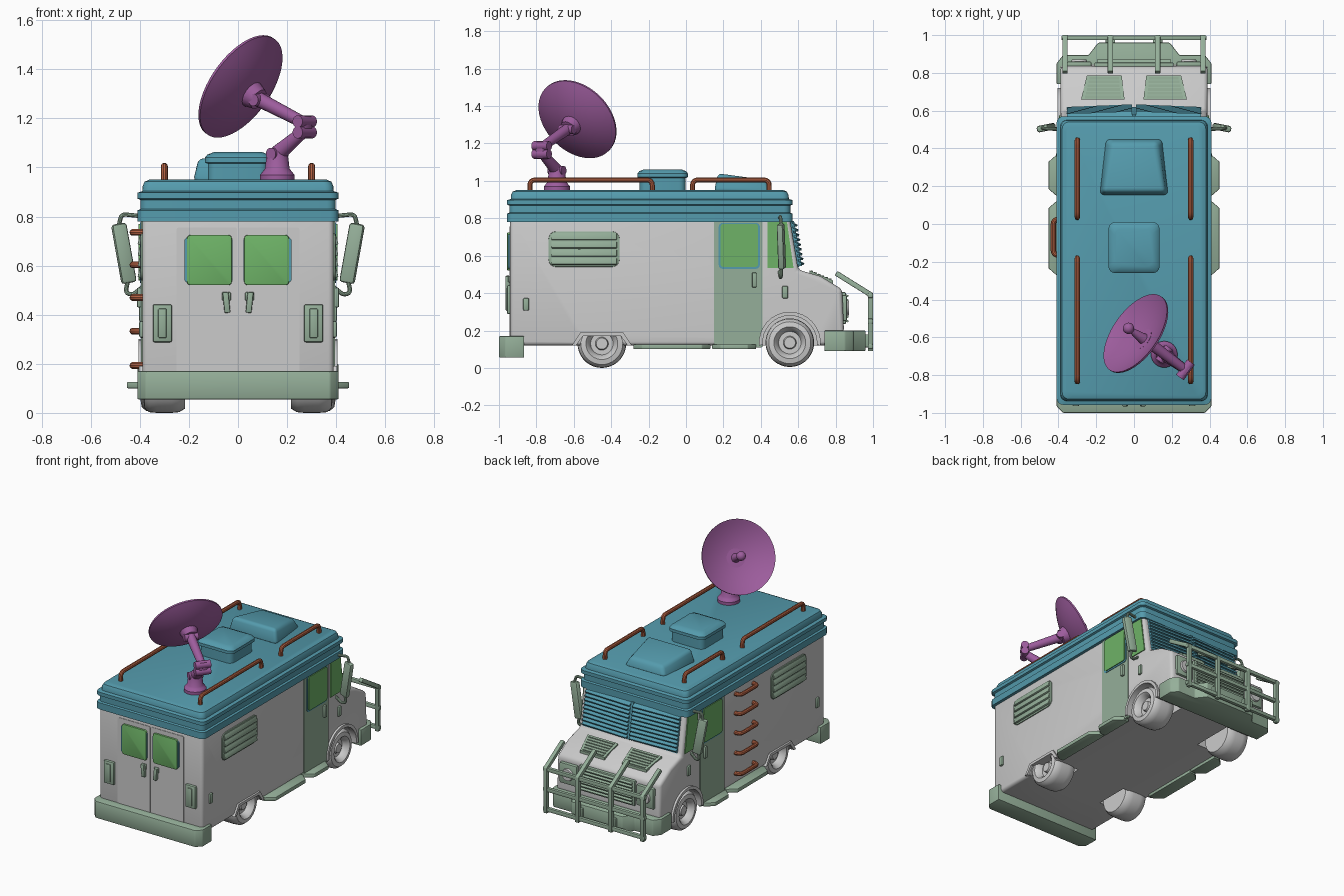
import bpy, bmesh, math
from mathutils import Vector, Matrix, Euler

if "Cube" in bpy.data.objects:
    bpy.data.objects.remove(bpy.data.objects["Cube"])

COL = dict(green=(.30, .43, .32), glass=(.156, .45, .136), blue=(.09, .33, .42),
           brown=(.45, .12, .055), purple=(.34, .11, .34))
MATS = {}
for k, c in COL.items():
    MATS[k] = bpy.data.materials.new(k)
    MATS[k].diffuse_color = (*c, 1)


def shade(o):
    bpy.ops.object.select_all(action='DESELECT')
    o.select_set(True)
    bpy.context.view_layer.objects.active = o
    bpy.ops.object.shade_smooth_by_angle(angle=math.radians(35))


def finish(name, bm, col=None, bevel=0, seg=2):
    bmesh.ops.remove_doubles(bm, verts=bm.verts, dist=1e-5)
    bmesh.ops.recalc_face_normals(bm, faces=bm.faces)
    if bevel:
        es = [e for e in bm.edges if e.is_manifold and e.calc_face_angle(0) > .6]
        bmesh.ops.bevel(bm, geom=es, offset=bevel, segments=seg, profile=.5,
                        affect='EDGES', clamp_overlap=True)
    me = bpy.data.meshes.new(name)
    bm.to_mesh(me)
    bm.free()
    o = bpy.data.objects.new(name, me)
    bpy.context.collection.objects.link(o)
    if col:
        me.materials.append(MATS[col])
    shade(o)
    return o


def loft(name, loops, col=None, bevel=0, seg=2):
    bm = bmesh.new()
    rings = [[bm.verts.new(p) for p in l] for l in loops]
    n = len(rings[0])
    for a, b in zip(rings, rings[1:]):
        for i in range(n):
            bm.faces.new((a[i], a[(i + 1) % n], b[(i + 1) % n], b[i]))
    bm.faces.new(rings[0])
    bm.faces.new(rings[-1])
    return finish(name, bm, col, bevel, seg)


def prism(name, pts, axis, a, b, col=None, bevel=0, seg=2):
    at = {'x': lambda p, t: (t, p[0], p[1]), 'y': lambda p, t: (p[0], t, p[1]),
          'z': lambda p, t: (p[0], p[1], t)}[axis]
    return loft(name, [[at(p, t) for p in pts] for t in (a, b)], col, bevel, seg)


def box(name, c, size, col=None, bevel=0, rot=(0, 0, 0)):
    bm = bmesh.new()
    bmesh.ops.create_cube(bm, size=1, matrix=Matrix.LocRotScale(Vector(c), Euler(rot), Vector(size)))
    return finish(name, bm, col, bevel)


def rrect(a0, a1, b0, b1, r, k=4):
    out = []
    for q, (cx, cy) in enumerate([(a1 - r, b1 - r), (a0 + r, b1 - r), (a0 + r, b0 + r), (a1 - r, b0 + r)]):
        for i in range(k + 1):
            t = (q + i / k) * math.pi / 2
            out.append((cx + r * math.cos(t), cy + r * math.sin(t)))
    return out


def lathe(name, prof, loc, axis, col=None, n=32):
    M = Matrix.Translation(loc) @ Vector(axis).to_track_quat('Z', 'Y').to_matrix().to_4x4()
    bm = bmesh.new()
    rings = [[bm.verts.new(M @ Vector((r * math.cos(2 * math.pi * i / n), r * math.sin(2 * math.pi * i / n), h)))
              for i in range(n)] for r, h in prof]
    for a, b in zip(rings, rings[1:]):
        for i in range(n):
            bm.faces.new((a[i], a[(i + 1) % n], b[(i + 1) % n], b[i]))
    return finish(name, bm, col)


def rod(name, p, q, r0, r1, col, n=20):
    d = Vector(q) - Vector(p)
    return lathe(name, [(0, 0), (r0, 0), (r1, d.length), (0, d.length)], p, d, col, n)


def ball(name, c, r, col):
    lathe(name, [(r * math.sin(math.pi * i / 10), -r * math.cos(math.pi * i / 10)) for i in range(11)],
          c, (0, 0, 1), col, 20)


def tube(name, pts, r, col, fillet=.03):
    pts = [Vector(p) for p in pts]
    path = [pts[0]]
    for a, b, c in zip(pts, pts[1:], pts[2:]):
        s, e = b + (a - b).normalized() * fillet, b + (c - b).normalized() * fillet
        path += [s.lerp(b, t).lerp(b.lerp(e, t), t) for t in (0, .25, .5, .75, 1)]
    path.append(pts[-1])
    cu = bpy.data.curves.new(name, 'CURVE')
    cu.dimensions, cu.bevel_depth, cu.bevel_resolution, cu.use_fill_caps = '3D', r, 3, True
    sp = cu.splines.new('POLY')
    sp.points.add(len(path) - 1)
    for p, v in zip(sp.points, path):
        p.co = (*v, 1)
    o = bpy.data.objects.new(name, cu)
    bpy.context.collection.objects.link(o)
    cu.materials.append(MATS[col])
    bpy.ops.object.select_all(action='DESELECT')
    o.select_set(True)
    bpy.context.view_layer.objects.active = o
    bpy.ops.object.convert(target='MESH')
    shade(bpy.context.object)


def arc(cy, cz, r, t0, t1, n=16):
    return [(cy + r * math.cos(math.radians(t0 + (t1 - t0) * i / n)),
             cz + r * math.sin(math.radians(t0 + (t1 - t0) * i / n))) for i in range(n + 1)]


# Body shell with wheel arches cut out
body = prism('body', [(-.94, .12), (-.94, .80), (.555, .80), (.60, .525), (.72, .49), (.835, .42),
                      (.845, .19), (.80, .12)], 'x', -.39, .39, None, .022, 3)
rear_arch = [(-.59, .05), (-.55, .172), (-.35, .172), (-.31, .05)]
for s in (-1, 1):
    for pts in (rear_arch, arc(.555, .135, .148, 0, 360, 32)[:-1]):
        cut = prism('arch_cutter', pts, 'x', s * .19, s * .6)
        m = body.modifiers.new('arch', 'BOOLEAN')
        m.operation, m.object, m.solver = 'DIFFERENCE', cut, 'EXACT'
        bpy.context.view_layer.objects.active = body
        bpy.ops.object.modifier_apply(modifier=m.name)
        bpy.data.objects.remove(cut)
shade(body)

# Roof cap and hatches
loft('roof', [[(x, y, z) for x, y in rrect(-.41 + d, .41 - d, -.957 + d, .57 - d, .035)]
              for z, d in [(.78, 0), (.825, 0), (.83, .012), (.868, .012), (.873, 0), (.897, 0),
                           (.903, .02), (.925, .022), (.942, .03), (.95, .048)]], 'blue')
loft('roof_hatch', [[(x, y, z) for x, y in rrect(-.135 + d, .135 - d, -.26 + d, .01 - d, .035)]
                    for z, d in [(.94, .012), (1.015, .012), (1.02, 0), (1.04, 0), (1.052, .01), (1.062, .035)]], 'blue')
loft('sloped_hatch', [[(-.185, .15, .94), (.185, .15, .94), (.155, .455, .94), (-.155, .455, .94)],
                      [(-.165, .17, 1.04), (.165, .17, 1.04), (.12, .43, 1.005), (-.12, .43, 1.005)]], 'blue', .022, 3)

# Details found on both sides
for s in (-1, 1):
    for a, b in ((-.835, -.18), (.035, .445)):
        tube('roof_rail', [(s * .3, a, .94), (s * .3, a, 1.005), (s * .3, b, 1.005), (s * .3, b, .94)], .014, 'brown')
    # Wheels and arch flares
    for name, y, z, x in (('front_wheel', .555, .135, .312), ('rear_wheel', -.45, .13, .3)):
        lathe(name, [(0, .06), (.03, .06), (.035, .042), (.06, .042), (.07, .07), (.085, .085), (.112, .08),
                     (.127, .062), (.13, .03), (.13, -.03), (.127, -.06), (.112, -.085), (0, -.085)],
              (s * x, y, z), (s, 0, 0), None, 36)
    prism('front_flare', arc(.555, .135, .165, -5, 185) + arc(.555, .135, .145, 185, -5), 'x', s * .37, s * .405)
    prism('rear_flare', [(-.61, .12), (-.565, .19), (-.335, .19), (-.29, .12), (-.312, .12), (-.35, .172),
                         (-.55, .172), (-.588, .12)], 'x', s * .37, s * .403)
    # Cab door, windows and handle
    prism('cab_door', rrect(.15, .41, .11, .79, .008), 'x', s * .38, s * .395, 'green')
    prism('door_window_frame', rrect(.175, .395, .53, .775, .02), 'x', s * .38, s * .399, 'blue')
    prism('door_window', rrect(.185, .385, .54, .77, .015), 'x', s * .38, s * .405, 'glass')
    prism('quarter_window', [(.435, .535), (.435, .78), (.54, .78), (.575, .535)], 'x', s * .38, s * .396, 'glass')
    box('door_handle', (s * .402, .365, .47), (.02, .025, .08), 'green', .006)
    # Louvred side vent and marker lights
    prism('side_vent', rrect(-.735, -.355, .54, .73, .04), 'x', s * .38, s * .397, 'green', .004)
    for i in range(4):
        box('vent_slat', (s * .398, -.545, .57 + i * .044), (.014, .35, .036), 'green', .003, (0, s * -.25, 0))
    for y, z in ((-.855, .34), (.53, .405)):
        box('side_marker', (s * .392, y, z), (.022, .032, .068), 'green', .008)
    # Side steps
    for a, b in ((.14, .375), (-.28, .13)):
        prism('side_step', [(s * .36, a), (s * .40, a), (s * .452, a + .045), (s * .452, b - .045), (s * .40, b),
                            (s * .36, b)], 'z', .10, .126, 'green', .004)
    # Mirror on its bracket
    box('mirror', (s * .465, .51, .65), (.062, .035, .245), 'green', .012, (0, s * .18, s * -.2))
    tube('mirror_bracket_top', [(s * .38, .5, .80), (s * .475, .505, .81), (s * .488, .51, .75)], .009, 'green', .02)
    tube('mirror_bracket_bottom', [(s * .38, .5, .52), (s * .43, .505, .48), (s * .458, .51, .49), (s * .445, .51, .56)],
         .009, 'green', .015)
    # Rear doors, windows, handles, tail lights
    x0, x1 = sorted((s * .004, s * .25))
    prism('rear_door', rrect(x0, x1, .16, .755, .008), 'y', -.93, -.943)
    prism('rear_window_frame', rrect(*sorted((s * .022, s * .218)), .53, .715, .015), 'y', -.93, -.951, 'blue')
    prism('rear_window', rrect(*sorted((s * .025, s * .208)), .52, .725, .015), 'y', -.93, -.956, 'glass', .004)
    box('rear_handle', (s * .047, -.953, .45), (.024, .025, .085), 'green', .005, (0, s * .1, 0))
    box('rear_handle_plate', (s * .047, -.945, .475), (.036, .012, .034), 'green', .004)
    box('tail_light_frame', (s * .308, -.945, .365), (.078, .025, .155), 'green', .008)
    box('tail_light', (s * .308, -.955, .365), (.034, .018, .12), 'green', .005)
    # Hood vents
    vent = prism('hood_vent', [(s * .05, .66), (s * .28, .66), (s * .25, .785), (s * .065, .785)], 'z', -.02, .008, 'green')
    for v in vent.data.vertices:
        v.co.z += .513 - .42 * (v.co.y - .66)
    for i in range(6):
        y = .672 + i * .02
        box('hood_vent_slat', (s * (.165 - i * .0015), y, .522 - .42 * (y - .66)), (.19 - i * .007, .014, .006),
            'green', 0, (-.1, 0, 0))
    # Headlights
    box('headlight_frame', (s * .29, .845, .32), (.13, .03, .14), 'green', .008)
    rod('headlight', (s * .29, .85, .32), (s * .29, .872, .32), .045, .038, None, 24)
    # Windscreen louvres
    for i in range(9):
        t = i / 8
        box('windscreen_louvre', (s * .183, .572 + .036 * t, .768 - .205 * t), (.345, .036, .011), 'blue', 0, (-.45, 0, s * -.04))

# Windscreen backing and rib
prism('windscreen', [(.54, .785), (.565, .785), (.606, .54), (.58, .54)], 'x', -.355, .355, 'blue')
prism('windscreen_rib', [(.55, .785), (.578, .785), (.620, .545), (.59, .545)], 'x', -.01, .01, 'blue')

# Grille
box('grille_frame', (0, .84, .32), (.42, .03, .17), 'green', .006)
for i in range(7):
    box('grille_slat', (0, .858, .252 + i * .0225), (.39, .022, .011), 'green', 0, (-.4, 0, 0))

# Bumpers
half = [(.36, .74), (.41, .74), (.41, .85), (.375, .895), (.24, .895), (.19, .96)]
prism('front_bumper', half + [(-x, y) for x, y in reversed(half)], 'z', .09, .20, 'green', .006)
half = [(.41, -.865), (.41, -.965), (.375, -1)]
prism('rear_bumper', half + [(-x, y) for x, y in reversed(half)], 'z', .055, .17, 'green', .006)

# Bull bar
for x in (-.365, -.125, .125, .365):
    prism('bull_bar_post', [(.795, .495), (.81, .518), (1, .40), (1, .09), (.972, .09), (.972, .385)],
          'x', x - .014, x + .014, 'green', .004)
for z in (.388, .25, .115):
    box('bull_bar_rail', (0, .985, z), (.77, .024, .026), 'green', .004)
for x in (-.125, .125):
    box('bull_bar_mount', (x, .93, .145), (.05, .1, .07), 'green', .004)

# Ladder rungs on the left wall
for z in (.193, .333, .47, .603, .735):
    tube('ladder_rung', [(-.38, -.165, z), (-.428, -.165, z), (-.428, .025, z), (-.38, .025, z)], .014, 'brown')

# Satellite dish on a jointed arm
n = Vector((-.71, .5, .5)).normalized()
tip = Vector((.01, -.58, 1.33)) - n * .06
R = .238
bowl = [(R * i / 12, .065 * (i / 12) ** 2) for i in range(13)]
lathe('dish', [(r, h - .01) for r, h in bowl] + bowl[::-1], tip, n, 'purple', 48)
rod('dish_hub', tip - n * .045, tip + n * .005, .045, .06, 'purple')
rod('dish_feed', tip, tip + n * .1, .03, .014, 'purple')
ball('dish_feed_tip', tip + n * .115, .03, 'purple')
lathe('dish_base', [(0, 0), (.07, 0), (.07, .025), (.058, .04), (.05, .05), (.042, .12), (0, .13)],
      (.16, -.69, .945), (0, 0, 1), 'purple')
shoulder, elbow, wrist = Vector((.16, -.69, 1.055)), Vector((.272, -.772, 1.165)), tip - n * .05
side = Vector((.11, -.08, 0)).cross(Vector((0, 0, 1))).normalized()
rod('lower_arm', shoulder, elbow - Vector((0, 0, .015)), .034, .024, 'purple')
rod('upper_arm', elbow + Vector((0, 0, .015)), wrist, .024, .03, 'purple')
for name, p, w in (('shoulder_joint', shoulder, .045), ('wrist_joint', wrist, .045),
                   ('elbow_joint_low', elbow - Vector((0, 0, .022)), .05), ('elbow_joint_high', elbow + Vector((0, 0, .022)), .05)):
    rod(name, p - side * w, p + side * w, .025, .025, 'purple')
box('elbow_link', elbow, (.04, .06, .09), 'purple', .01, (0, 0, -.63))

for m in bpy.data.materials:
    if m.users and not m.is_grease_pencil:
        m.use_nodes = True
        m.node_tree.nodes["Principled BSDF"].inputs["Base Color"].default_value = m.diffuse_color
